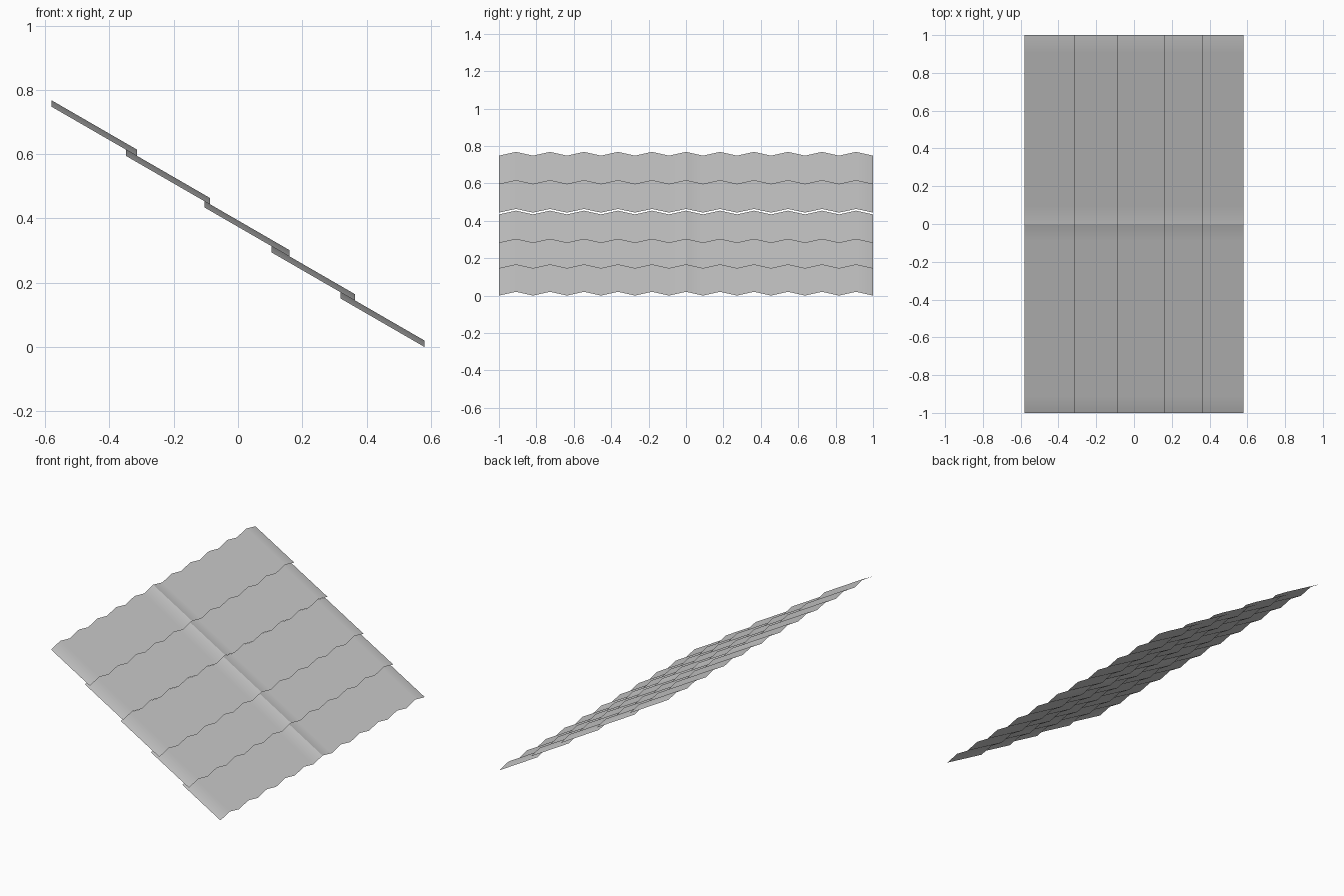
import bpy, math

if "Cube" in bpy.data.objects:
    bpy.data.objects.remove(bpy.data.objects["Cube"])

SLOPE = math.tan(math.radians(30))
AMP = 0.02            # ridge height
STEP = 2 / 22         # valley-to-peak spacing across the roof

# Start and end x of each overlapping row, top row first
ROWS = [(-0.581, -0.315), (-0.349, -0.087), (-0.104, 0.161), (0.104, 0.364), (0.319, 0.580)]


def corrugated_sheet(name, x0, x1, level, side):
    """Thin folded sheet from the outer edge (valley) to the centre line (peak)."""
    verts, faces = [], []
    for i in range(12):
        y = side * (1 - i * STEP)
        drop = AMP if i % 2 == 0 else 0
        for x in (x0, x1):
            verts.append((x, y, level - SLOPE * x - drop))
    for i in range(11):
        a = 2 * i
        f = (a, a + 1, a + 3, a + 2)
        faces.append(f if side < 0 else f[::-1])   # normals face up
    mesh = bpy.data.meshes.new(name)
    mesh.from_pydata(verts, [], faces)
    mesh.shade_smooth()
    obj = bpy.data.objects.new(name, mesh)
    bpy.context.collection.objects.link(obj)


# Each row lies one sheet height beneath the row above it
for r, (x0, x1) in enumerate(ROWS):
    level = 0.4325 - 0.0194 * r
    corrugated_sheet(f"roof_sheet_front_{r + 1}", x0, x1, level, -1)
    corrugated_sheet(f"roof_sheet_back_{r + 1}", x0, x1, level, 1)
